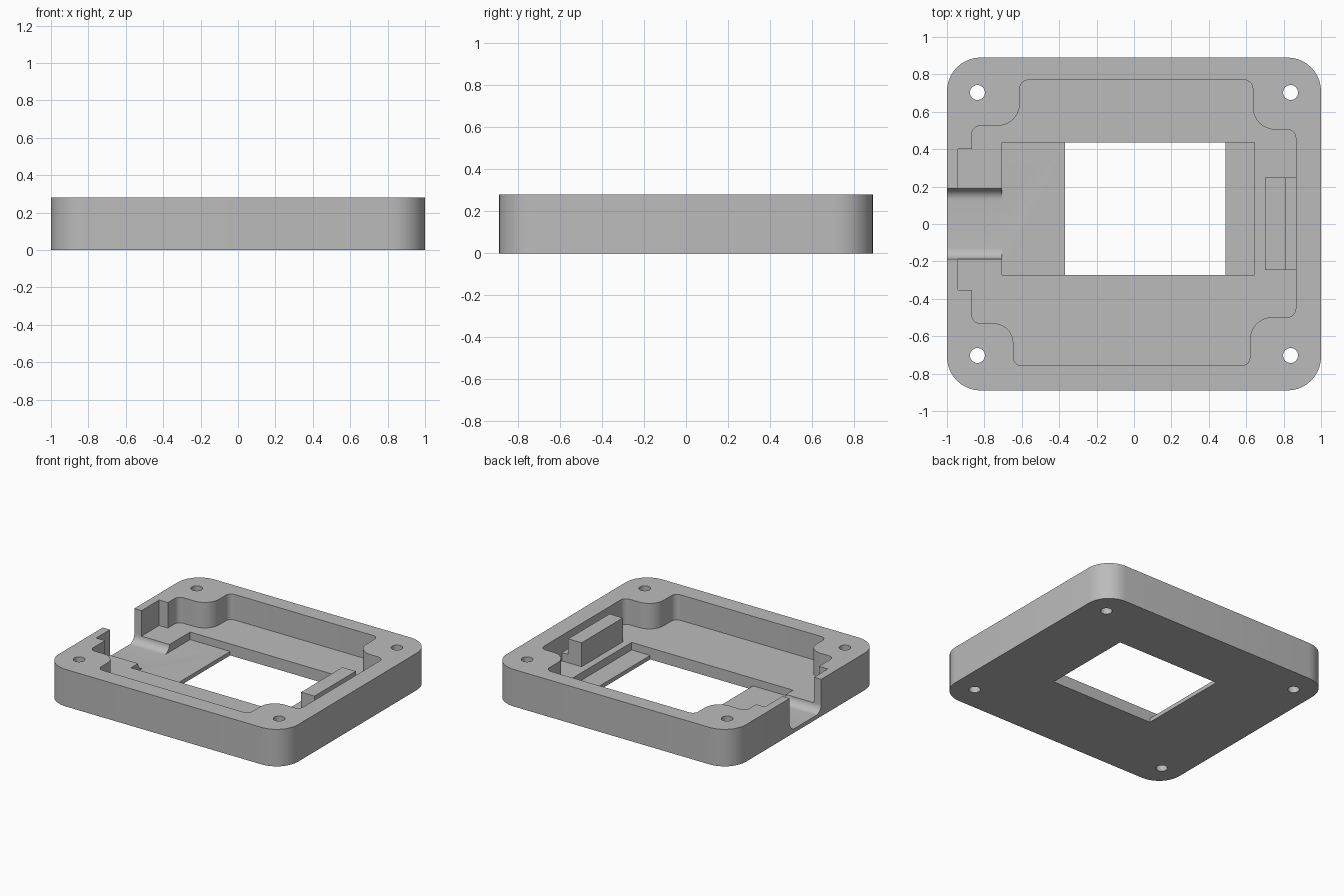
import bpy, bmesh, math
from mathutils import Vector

cube = bpy.data.objects.get("Cube")
if cube:
    bpy.data.objects.remove(cube, do_unlink=True)

H = 0.28          # overall height
FLOOR = 0.087     # cavity floor
LEDGE = 0.03      # thin ledge around the window

grey = bpy.data.materials.new("light_grey")
grey.use_nodes = True
grey.diffuse_color = (0.5, 0.5, 0.5, 1)
grey.node_tree.nodes["Principled BSDF"].inputs["Base Color"].default_value = (0.5, 0.5, 0.5, 1)


def rounded(corners, steps=10):
    """Right-angled outline from (x, y, radius) corners."""
    out = []
    n = len(corners)
    for i, (x, y, r) in enumerate(corners):
        p = Vector((x, y))
        if r == 0:
            out.append(p)
            continue
        u = (Vector(corners[i - 1][:2]) - p).normalized()
        v = (Vector(corners[(i + 1) % n][:2]) - p).normalized()
        c = p + r * (u + v)
        for k in range(steps + 1):
            t = math.pi / 2 * k / steps
            out.append(c - r * (u * math.sin(t) + v * math.cos(t)))
    return out


def rect(x0, x1, y0, y1, r=0):
    return rounded([(x0, y0, r), (x1, y0, r), (x1, y1, r), (x0, y1, r)])


def prism(name, outline, a, b, axis="z"):
    """Extrude an outline from a to b along the axis."""
    place = {"z": lambda p, t: (p[0], p[1], t),
             "x": lambda p, t: (t, p[0], p[1]),
             "y": lambda p, t: (p[0], t, p[1])}[axis]
    bm = bmesh.new()
    face = bm.faces.new([bm.verts.new(place(p, a)) for p in outline])
    ext = bmesh.ops.extrude_face_region(bm, geom=[face])
    shift = Vector(place((0, 0), b - a))
    bmesh.ops.translate(bm, vec=shift, verts=[g for g in ext["geom"] if isinstance(g, bmesh.types.BMVert)])
    bmesh.ops.recalc_face_normals(bm, faces=bm.faces)
    mesh = bpy.data.meshes.new(name)
    bm.to_mesh(mesh)
    bm.free()
    mesh.materials.append(grey)
    obj = bpy.data.objects.new(name, mesh)
    bpy.context.collection.objects.link(obj)
    return obj


def combine(target, tool, operation):
    mod = target.modifiers.new(tool.name, "BOOLEAN")
    mod.operation, mod.solver, mod.object = operation, "EXACT", tool
    bpy.context.view_layer.objects.active = target
    bpy.ops.object.modifier_apply(modifier=mod.name)
    bpy.data.objects.remove(tool, do_unlink=True)


# Outer block with rounded corners
housing = prism("housing", rect(-1, 1, -0.89, 0.89, 0.18), 0, H)

# Main cavity, leaving a rounded boss at each corner
cavity = rounded([
    (-0.61, 0.77, 0.045), (-0.61, 0.525, 0.12), (-0.867, 0.525, 0.045),
    (-0.867, -0.532, 0.045), (-0.645, -0.532, 0.105), (-0.645, -0.757, 0.045),
    (0.62, -0.757, 0.045), (0.62, -0.498, 0.12), (0.865, -0.498, 0.045),
    (0.865, 0.505, 0.045), (0.635, 0.505, 0.12), (0.635, 0.77, 0.045)])
cutters = [
    prism("cavity", cavity, FLOOR, 0.4),
    prism("connector_pocket", rect(-0.94, -0.8, -0.352, 0.4), FLOOR, 0.4),
    prism("window_recess", rect(-0.705, 0.645, -0.272, 0.435), LEDGE, 0.4),
    prism("window", rect(-0.37, 0.49, -0.272, 0.435), -0.1, 0.4),
]

# Cable channel with rounded lower edges through the side wall
channel = rounded([(-0.187, 0.4, 0), (-0.187, LEDGE, 0.06), (0.189, LEDGE, 0.06), (0.189, 0.4, 0)])
cutters.append(prism("cable_channel", channel, -1.1, -0.7, "x"))

# Screw holes
ring = [(math.cos(math.tau * k / 32) * 0.04, math.sin(math.tau * k / 32) * 0.04) for k in range(32)]
for sx in (-1, 1):
    for sy in (-1, 1):
        spot = [(x + sx * 0.837, y + sy * 0.703) for x, y in ring]
        cutters.append(prism("screw_hole", spot, -0.1, 0.4))

for cutter in cutters:
    combine(housing, cutter, "DIFFERENCE")

# Stepped support bar against the opposite wall
step = [(0.7, 0.06), (0.9, 0.06), (0.9, 0.15), (0.812, 0.15), (0.812, 0.268), (0.7, 0.268)]
combine(housing, prism("support_bar", step, -0.245, 0.248, "y"), "UNION")

bpy.ops.object.select_all(action="DESELECT")
housing.select_set(True)
bpy.context.view_layer.objects.active = housing
bpy.ops.object.shade_smooth_by_angle(angle=math.radians(30))
